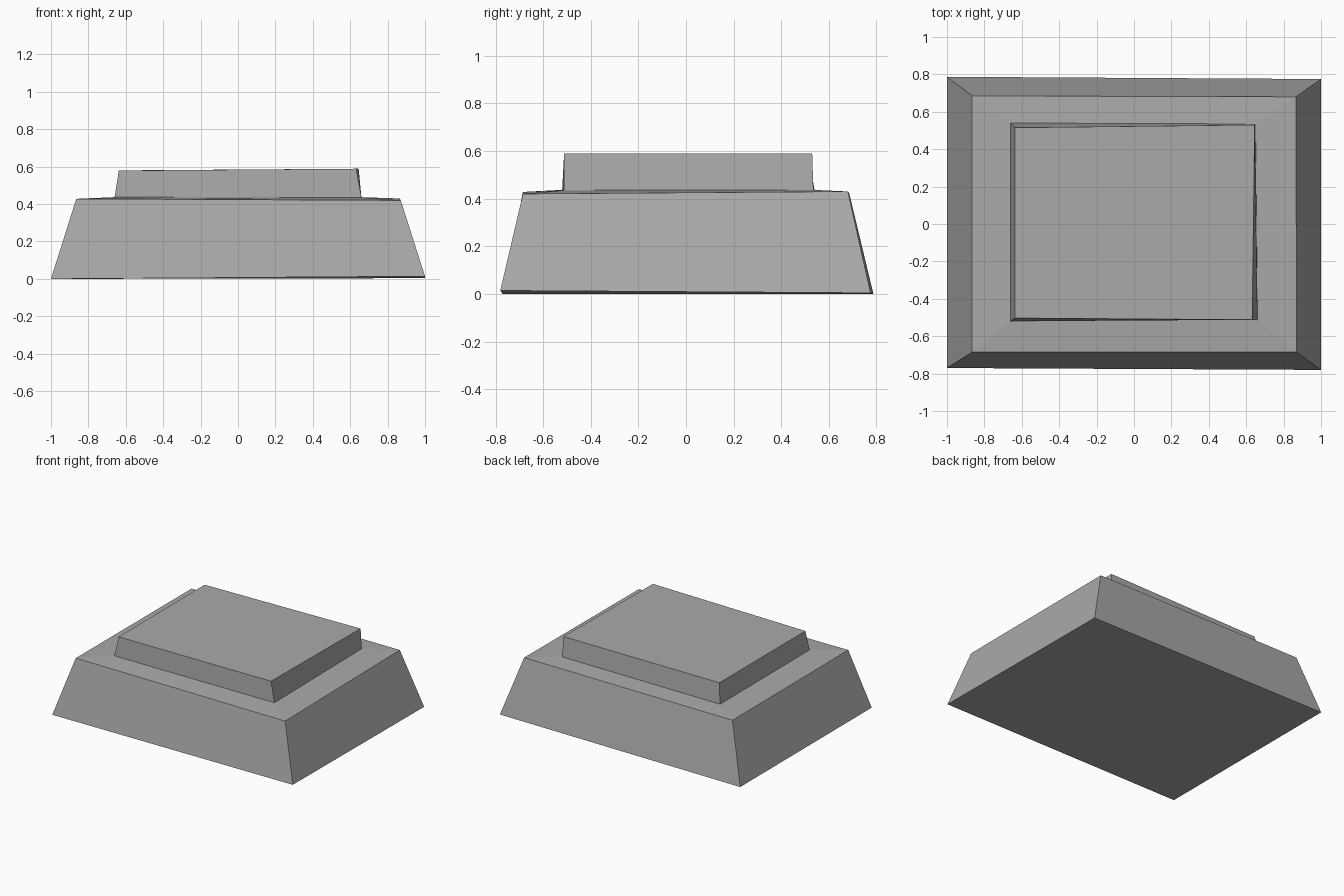
import bpy
import bmesh

if "Cube" in bpy.data.objects:
    bpy.data.objects.remove(bpy.data.objects["Cube"])

stone = bpy.data.materials.new("grey stone")
stone.diffuse_color = (0.40, 0.40, 0.40, 1.0)
stone.use_nodes = True
stone.node_tree.nodes["Principled BSDF"].inputs["Base Color"].default_value = stone.diffuse_color


def stacked_block(name, rings, cap_bottom=False, cap_top=False):
    """Join four-cornered rings, listed from bottom to top, into flat-sided walls."""
    bm = bmesh.new()
    loops = [[bm.verts.new(p) for p in ring] for ring in rings]
    for low, high in zip(loops, loops[1:]):
        for i in range(4):
            j = (i + 1) % 4
            bm.faces.new((low[i], low[j], high[j], high[i]))
    if cap_bottom:
        bm.faces.new(loops[0][::-1])
    if cap_top:
        bm.faces.new(loops[-1])
    mesh = bpy.data.meshes.new(name)
    bm.to_mesh(mesh)
    bm.free()
    mesh.materials.append(stone)
    obj = bpy.data.objects.new(name, mesh)
    bpy.context.collection.objects.link(obj)
    return obj


# Corners run front left, front right, back right, back left; slightly uneven, hand-hewn
foot = [(-1, -0.77, 0), (1, -0.78, 0.014), (1, 0.775, 0.004), (-1, 0.787, 0)]
shoulder = [(-0.865, -0.685, 0.428), (0.87, -0.685, 0.42),
            (0.865, 0.68, 0.43), (-0.865, 0.685, 0.425)]
step = [(-0.66, -0.52, 0.437), (0.66, -0.512, 0.435),
        (0.65, 0.535, 0.437), (-0.66, 0.54, 0.435)]
crown = [(-0.637, -0.503, 0.579), (0.632, -0.512, 0.589),
         (0.645, 0.53, 0.589), (-0.637, 0.515, 0.58)]

# Wide sloping base with its ledge
stacked_block("base", [foot, shoulder, step], cap_bottom=True)
# Raised slab on top
stacked_block("top_slab", [step, crown], cap_top=True)
